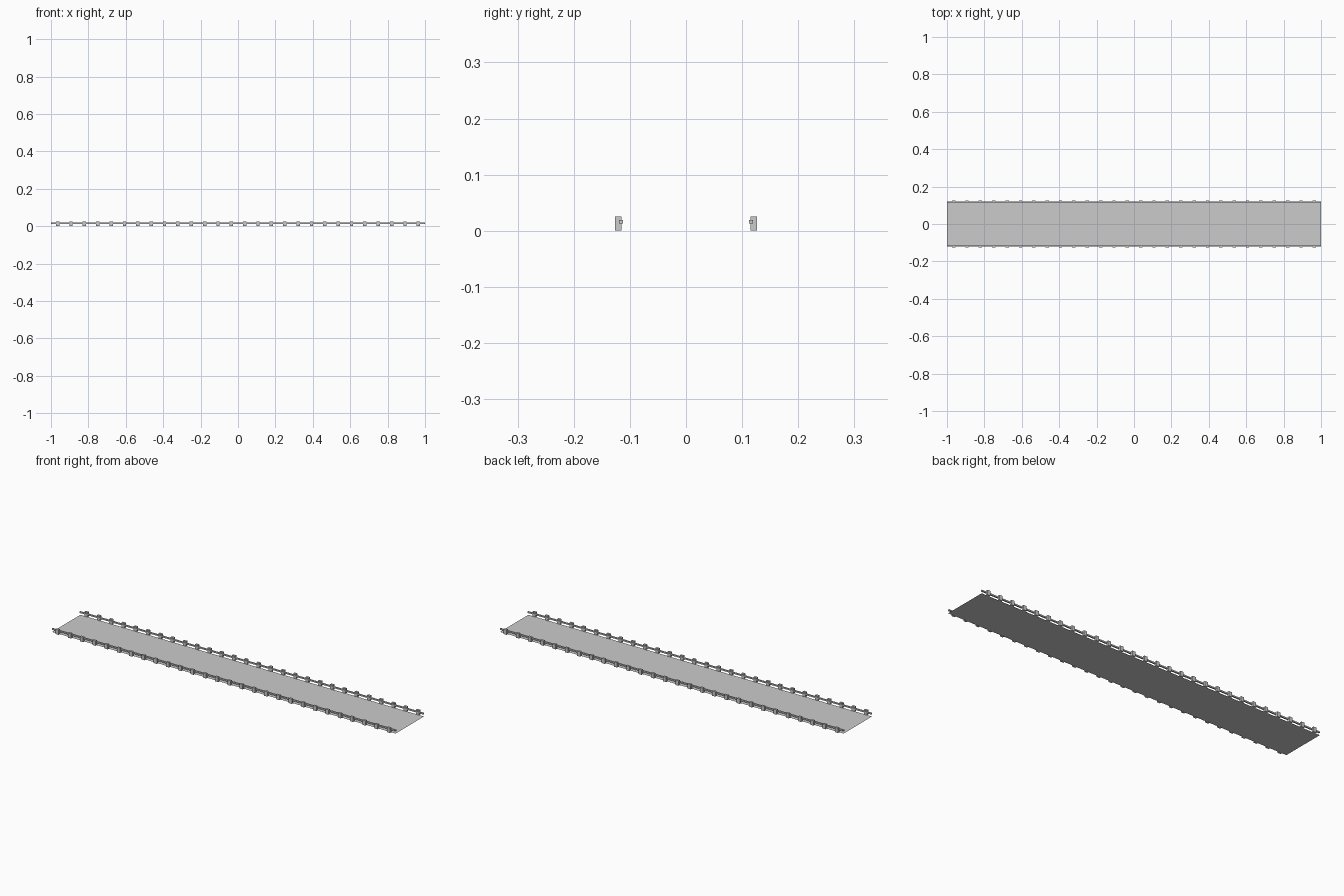
import bpy

if "Cube" in bpy.data.objects:
    bpy.data.objects.remove(bpy.data.objects["Cube"])

LENGTH = 2.0
POSTS = 28


def box(name, x, y, z, sx, sy, sz):
    bpy.ops.mesh.primitive_cube_add(size=1, location=(x, y, z))
    ob = bpy.context.object
    ob.name = name
    ob.scale = (sx, sy, sz)
    bpy.ops.object.transform_apply(location=False, rotation=False, scale=True)
    return ob


# Thin road deck
bpy.ops.mesh.primitive_plane_add(size=1, location=(0, 0, 0.0005))
deck = bpy.context.object
deck.name = "road_deck"
deck.scale = (LENGTH, 0.236, 1)
bpy.ops.object.transform_apply(location=False, rotation=False, scale=True)

# Guard rails with evenly spaced posts on both sides
step = LENGTH / POSTS
for side, label in ((-1, "front"), (1, "back")):
    box(label + "_rail", 0, side * 0.1155, 0.016, LENGTH, 0.007, 0.007)
    post = box(label + "_posts", -LENGTH / 2 + step / 2, side * 0.121, 0.0127,
               0.018, 0.0115, 0.0254)
    arr = post.modifiers.new("repeat", 'ARRAY')
    arr.count = POSTS
    arr.use_relative_offset = False
    arr.use_constant_offset = True
    arr.constant_offset_displace = (step, 0, 0)
